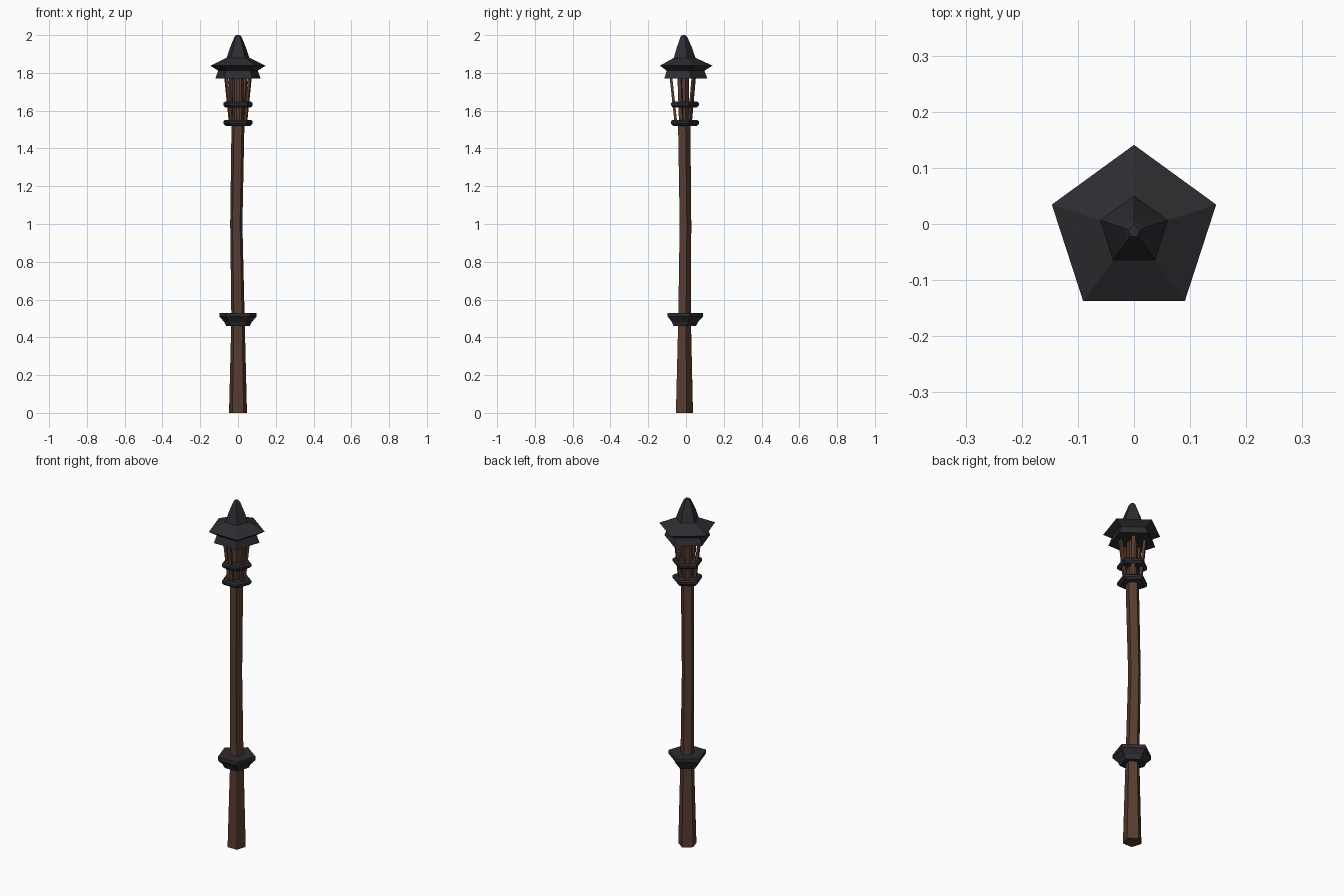
import bpy, bmesh, math
from mathutils import Vector

if "Cube" in bpy.data.objects:
    bpy.data.objects.remove(bpy.data.objects["Cube"])

CY = -0.013  # the post axis sits slightly behind the bounding-box centre


def material(name, rgb):
    m = bpy.data.materials.new(name)
    m.diffuse_color = (*rgb, 1)
    m.use_nodes = True
    m.node_tree.nodes["Principled BSDF"].inputs["Base Color"].default_value = m.diffuse_color
    return m


WOOD = material("wood", (0.095, 0.045, 0.028))
IRON = material("dark_iron", (0.026, 0.026, 0.031))


def finish(name, bm, mat):
    bmesh.ops.recalc_face_normals(bm, faces=bm.faces)
    me = bpy.data.meshes.new(name)
    bm.to_mesh(me)
    bm.free()
    me.materials.append(mat)
    ob = bpy.data.objects.new(name, me)
    bpy.context.collection.objects.link(ob)
    return ob


def pentagon_stack(name, rings, mat):
    """Loft capped pentagons; each ring is (radius, z, x shift, y shift)."""
    bm = bmesh.new()
    loops = []
    for r, z, dx, dy in rings:
        angles = [math.radians(90 + 72 * i) for i in range(5)]
        loops.append([bm.verts.new((dx + r * math.cos(a), CY + dy + r * math.sin(a), z))
                      for a in angles])
    for lo, hi in zip(loops, loops[1:]):
        for i in range(5):
            j = (i + 1) % 5
            bm.faces.new((lo[i], lo[j], hi[j], hi[i]))
    bm.faces.new(loops[0][::-1])
    bm.faces.new(loops[-1])
    return finish(name, bm, mat)


def straight(*profile):
    return [(r, z, 0, 0) for r, z in profile]


# Slightly crooked wooden post
pentagon_stack("post", [
    (0.050, 0.00, 0, 0), (0.037, 0.50, 0, 0.002),
    (0.034, 1.00, -0.009, 0.007), (0.036, 1.54, 0, 0)], WOOD)

# Stepped collar low on the post
pentagon_stack("lower_collar", straight(
    (0.066, 0.46), (0.076, 0.48), (0.080, 0.485), (0.094, 0.50),
    (0.104, 0.51), (0.104, 0.53)), IRON)

# Two collars below and around the lantern cage
for name, z in (("cage_base_collar", 1.52), ("cage_middle_collar", 1.617)):
    pentagon_stack(name, straight(
        (0.070, z), (0.082, z + 0.011), (0.082, z + 0.023), (0.072, z + 0.031)), IRON)

# Core inside the cage
pentagon_stack("cage_core", straight((0.030, 1.53), (0.030, 1.78)), WOOD)

# Flaring cage bars
for i in range(5):
    a = math.radians(-90 + 72 * i)
    out = Vector((math.cos(a), math.sin(a), 0))
    side = Vector((-out.y, out.x, 0))
    bm = bmesh.new()
    ends = []
    for r, z in ((0.040, 1.53), (0.068, 1.79)):
        c = Vector((0, CY, z)) + out * r
        ends.append([bm.verts.new(c + out * u * 0.007 + side * v * 0.010)
                     for u, v in ((-1, -1), (1, -1), (1, 1), (-1, 1))])
    for k in range(4):
        n = (k + 1) % 4
        bm.faces.new((ends[0][k], ends[0][n], ends[1][n], ends[1][k]))
    bm.faces.new(ends[0])
    bm.faces.new(ends[1])
    finish(f"cage_bar_{i + 1}", bm, WOOD)

# Roof: flared skirt, wide eaves and pointed spire
pentagon_stack("roof", straight(
    (0.126, 1.77), (0.110, 1.812), (0.154, 1.838), (0.063, 1.88),
    (0.046, 1.93), (0.020, 1.99), (0.011, 2.0)), IRON)
